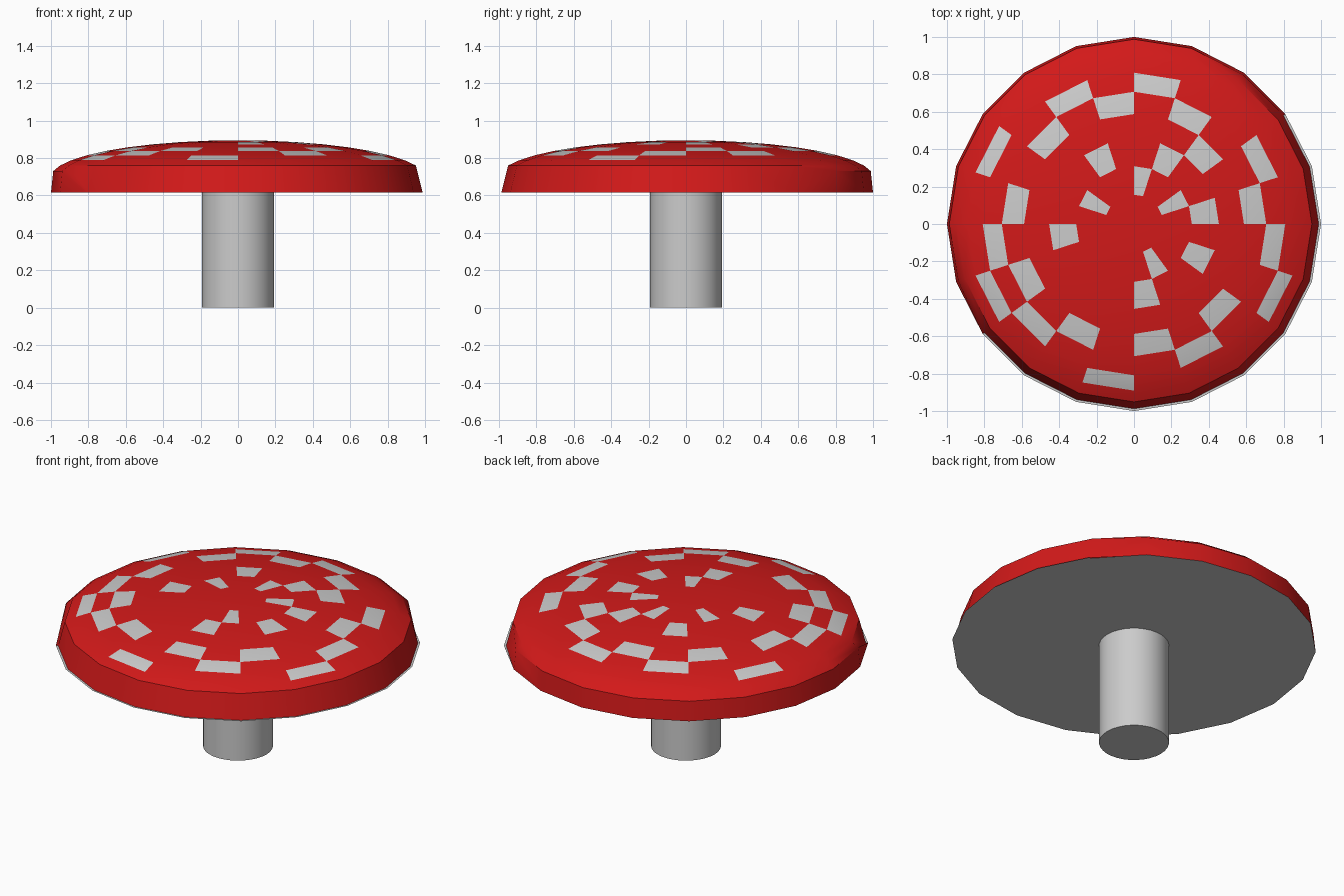
import bpy, bmesh
from math import sin, cos, radians

if "Cube" in bpy.data.objects:
    bpy.data.objects.remove(bpy.data.objects["Cube"])

SEG = 20
BASE_Z, DOME_Z, DOME_H = 0.615, 0.70, 0.195

# Pale spots on the cap: ring -> sectors of 18 degrees
SPOTS = {1: (1, 4, 8, 16),
         2: (0, 3, 6, 10, 15, 18),
         3: (2,),
         4: (0, 3, 5, 7, 9, 11, 13, 15, 17),
         5: (1, 4, 6, 10, 12, 16, 19),
         6: (8, 11, 14, 18)}


def lowered(j):
    """The last dome ring is pulled down to the rim on one half."""
    return (j + 8) % SEG <= 10


def material(name, colour):
    m = bpy.data.materials.new(name)
    m.diffuse_color = (*colour, 1)
    m.use_nodes = True
    m.node_tree.nodes["Principled BSDF"].inputs["Base Color"].default_value = m.diffuse_color
    return m


def smooth(obj, angle):
    bpy.ops.object.select_all(action='DESELECT')
    obj.select_set(True)
    bpy.context.view_layer.objects.active = obj
    bpy.ops.object.shade_smooth_by_angle(angle=radians(angle))


# Cap: flattened dome with rings every 9 degrees
bm = bmesh.new()
apex = bm.verts.new((0, 0, DOME_Z + DOME_H))
rings = [[apex] * SEG]
for i in range(1, 11):
    t = radians(9 * i)
    ring = []
    for j in range(SEG):
        a = radians(18 * j)
        z = DOME_Z + DOME_H * cos(t)
        if i == 10 or (i == 9 and lowered(j)):
            z = BASE_Z
        ring.append(bm.verts.new((sin(t) * cos(a), sin(t) * sin(a), z)))
    rings.append(ring)

for i in range(10):
    for j in range(SEG):
        k = (j + 1) % SEG
        if i == 0:
            f = bm.faces.new((apex, rings[1][j], rings[1][k]))
        else:
            f = bm.faces.new((rings[i][j], rings[i + 1][j], rings[i + 1][k], rings[i][k]))
        flat_rim = i == 9 and lowered(j) and lowered(k)
        f.material_index = 1 if j in SPOTS.get(i, ()) or flat_rim else 0

# Underside of the cap
bm.faces.new(rings[10][::-1]).material_index = 1
mesh = bpy.data.meshes.new("cap")
bm.to_mesh(mesh)
bm.free()
mesh.materials.append(material("cap_red", (0.65, 0.01, 0.01)))
mesh.materials.append(material("pale_grey", (0.8, 0.8, 0.8)))
cap = bpy.data.objects.new("cap", mesh)
bpy.context.collection.objects.link(cap)
smooth(cap, 40)

# Stem
bpy.ops.mesh.primitive_cylinder_add(vertices=32, radius=0.192, depth=BASE_Z,
                                    location=(0, 0, BASE_Z / 2))
stem = bpy.context.object
stem.name = "stem"
smooth(stem, 40)
